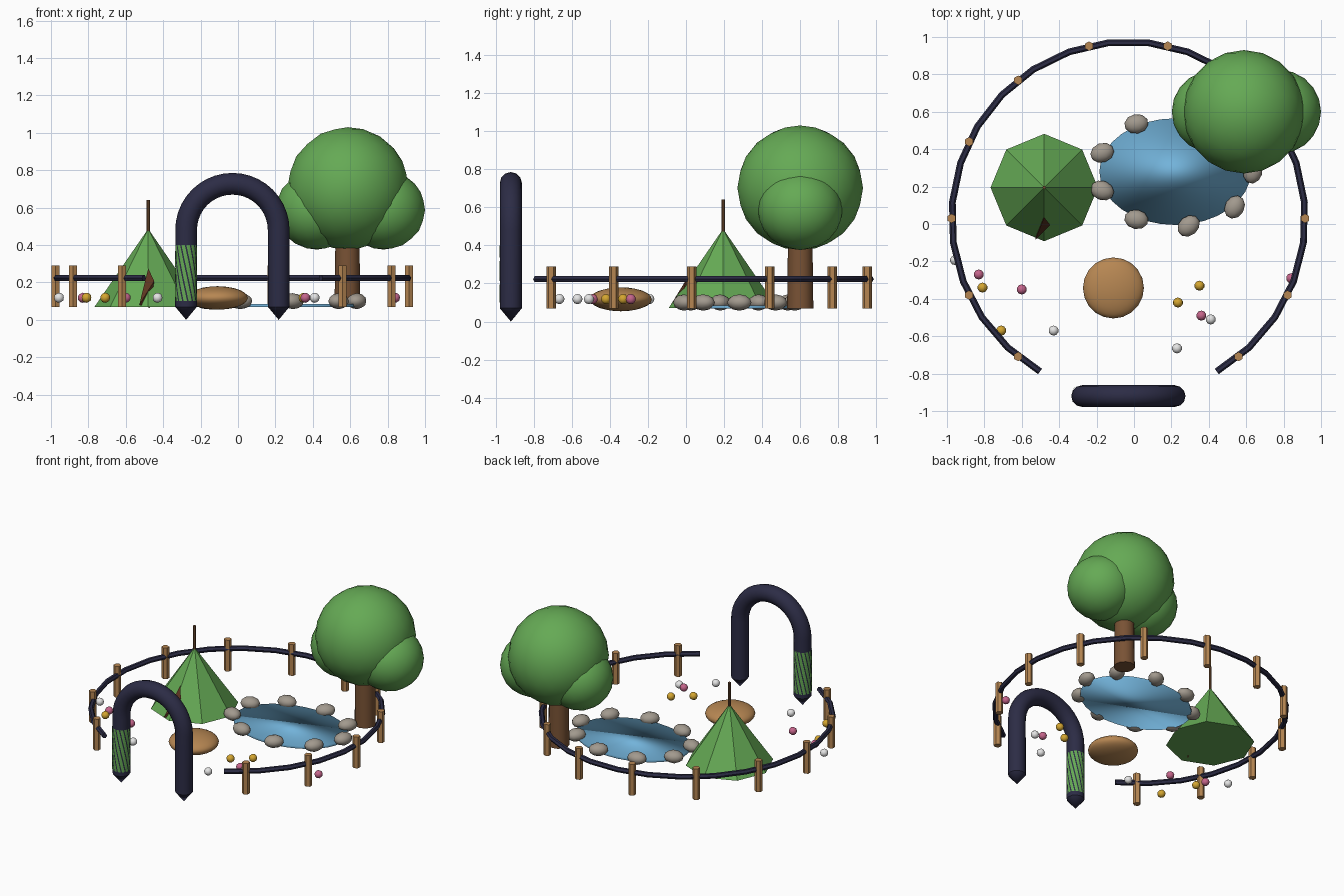
import bpy, bmesh, math
from mathutils import Vector

if "Cube" in bpy.data.objects:
    bpy.data.objects.remove(bpy.data.objects["Cube"], do_unlink=True)


def material(name, r, g, b):
    m = bpy.data.materials.new(name)
    m.use_nodes = True
    m.diffuse_color = (r, g, b, 1)
    m.node_tree.nodes["Principled BSDF"].inputs["Base Color"].default_value = (r, g, b, 1)
    return m


LEAF = material("leaf green", 0.13, 0.40, 0.09)
TAN = material("tan wood", 0.47, 0.24, 0.085)
BROWN = material("brown bark", 0.19, 0.085, 0.035)
DOOR = material("dark brown", 0.11, 0.035, 0.015)
NAVY = material("dark navy", 0.025, 0.025, 0.06)
WATER = material("water blue", 0.17, 0.45, 0.70)
ROCK = material("stone grey", 0.36, 0.32, 0.27)
PINK = material("petal pink", 0.56, 0.13, 0.26)
YELLOW = material("petal yellow", 0.66, 0.38, 0.03)
WHITE = material("petal white", 0.78, 0.78, 0.78)


def finish(name, mat, smooth=None):
    ob = bpy.context.object
    ob.name = name
    ob.data.materials.append(mat)
    if smooth:
        bpy.ops.object.shade_smooth_by_angle(angle=math.radians(smooth))
    return ob


def cone(name, mat, loc, r1, r2, z0, z1, sides, smooth=None):
    bpy.ops.mesh.primitive_cone_add(vertices=sides, radius1=r1, radius2=r2, depth=z1 - z0,
                                    location=(loc[0], loc[1], (z0 + z1) / 2))
    return finish(name, mat, smooth)


def ball(name, mat, loc, size, turn=0, detail=3):
    bpy.ops.mesh.primitive_ico_sphere_add(subdivisions=detail, radius=1, location=loc,
                                          rotation=(0, 0, math.radians(turn)))
    bpy.context.object.scale = size
    return finish(name, mat, 60)


def tube(name, mat, points, radius, res):
    cu = bpy.data.curves.new(name, "CURVE")
    cu.dimensions = "3D"
    cu.bevel_depth, cu.bevel_resolution, cu.use_fill_caps = radius, res, True
    sp = cu.splines.new("POLY")
    sp.points.add(len(points) - 1)
    for p, co in zip(sp.points, points):
        p.co = (*co, 1)
    ob = bpy.data.objects.new(name, cu)
    bpy.context.collection.objects.link(ob)
    bpy.ops.object.select_all(action="DESELECT")
    ob.select_set(True)
    bpy.context.view_layer.objects.active = ob
    bpy.ops.object.convert(target="MESH")
    return finish(name, mat, 40)


# Fence: rail open at the front, with posts around it
CX, CY, RING = -0.03, 0.03, 0.945
def ring(deg, z):
    a = math.radians(deg)
    return (CX + RING * math.cos(a), CY + RING * math.sin(a), z)

tube("fence_rail", NAVY, [ring(-60 + 300 * i / 23, 0.223) for i in range(24)], 0.018, 1)
for i in range(-2, 10):
    cone(f"fence_post_{i + 3}", TAN, ring(i * 360 / 14, 0), 0.025, 0.025, 0.068, 0.29, 6)

# Entrance arch with pointed feet
AY, SPAN, TUBE = -0.92, 0.2475, 0.058
arc = [(CX - SPAN * math.cos(math.pi * i / 20), AY, 0.48 + SPAN * math.sin(math.pi * i / 20))
       for i in range(21)]
tube("arch", NAVY, [(CX - SPAN, AY, 0.07)] + arc + [(CX + SPAN, AY, 0.07)], TUBE, 4)
for side, x in (("right", CX - SPAN), ("left", CX + SPAN)):
    cone(f"arch_foot_{side}", NAVY, (x, AY), 0, TUBE, 0, 0.07, 12, 40)

# Spiral vine wrapped around one leg of the arch
bm = bmesh.new()
strips, rows = 14, 10
for s in range(strips):
    for_row = []
    for r in range(rows + 1):
        z = 0.10 + 0.30 * r / rows
        pair = []
        for k in (0, 0.35, 0.7):
            a = 2 * math.pi * (s + k) / strips - 1.1 * r / rows
            pair.append(bm.verts.new((CX - SPAN + 0.0595 * math.cos(a),
                                      AY + 0.0595 * math.sin(a), z)))
        for_row.append(pair)
    for lo, hi in zip(for_row, for_row[1:]):
        for k in (0, 1):
            bm.faces.new((lo[k], lo[k + 1], hi[k + 1], hi[k]))
vine = bpy.data.meshes.new("arch_vine")
bm.to_mesh(vine)
bm.free()
vine.materials.append(LEAF)
bpy.context.collection.objects.link(bpy.data.objects.new("arch_vine", vine))

# Tree
cone("tree_trunk", BROWN, (0.585, 0.6), 0.069, 0.062, 0.068, 0.60, 12, 40)
ball("tree_crown", LEAF, (0.588, 0.6, 0.702), (0.325, 0.33, 0.328))
ball("tree_lobe_left", LEAF, (0.78, 0.6, 0.588), (0.22, 0.223, 0.212))
ball("tree_lobe_right", LEAF, (0.422, 0.6, 0.588), (0.22, 0.22, 0.212))

# Tent, centre pole and doorway
TENT = (-0.48, 0.195)
cone("tent", LEAF, TENT, 0.287, 0, 0.07, 0.487, 8)
cone("tent_pole", BROWN, TENT, 0.009, 0.009, 0.40, 0.642, 8, 40)
bm = bmesh.new()
for co in ((-0.48, 0.035, 0.275), (-0.448, -0.005, 0.208), (-0.528, -0.085, 0.08),
           (-0.47, -0.02, 0.064), (-0.5, 0.05, 0.1)):
    bm.verts.new(co)
bmesh.ops.convex_hull(bm, input=bm.verts)
door = bpy.data.meshes.new("tent_door")
bm.to_mesh(door)
bm.free()
door.materials.append(DOOR)
bpy.context.collection.objects.link(bpy.data.objects.new("tent_door", door))

# Pond ringed by stones
pond = cone("pond", WATER, (0.22, 0.28), 1, 1, 0.068, 0.085, 32)
pond.scale = (0.405, 0.285, 1)
bpy.ops.object.shade_smooth()
for i, turn in enumerate((75, 60, 40, 10, 20, -20, -10, 40, 60)):
    a = math.radians(40 * i)
    ball(f"pond_stone_{i + 1}", ROCK,
         (0.22 + 0.415 * math.cos(a), 0.28 + 0.295 * math.sin(a), 0.1),
         (0.065, 0.052, 0.043), turn, 2)

# Sand mound
ball("sand_mound", TAN, (-0.11, -0.342, 0.117), (0.163, 0.163, 0.063))

# Flowers
flowers = (
    ("pink", PINK, ((-0.83, -0.27), (-0.6, -0.35), (0.36, -0.49), (0.84, -0.29))),
    ("yellow", YELLOW, ((-0.81, -0.34), (-0.71, -0.57), (0.235, -0.42), (0.35, -0.33))),
    ("white", WHITE, ((-0.43, -0.57), (0.23, -0.665), (0.41, -0.51), (-0.957, -0.193))),
)
for name, mat, spots in flowers:
    for i, (x, y) in enumerate(spots):
        ball(f"flower_{name}_{i + 1}", mat, (x, y, 0.118), (0.027,) * 3, 0, 2)
